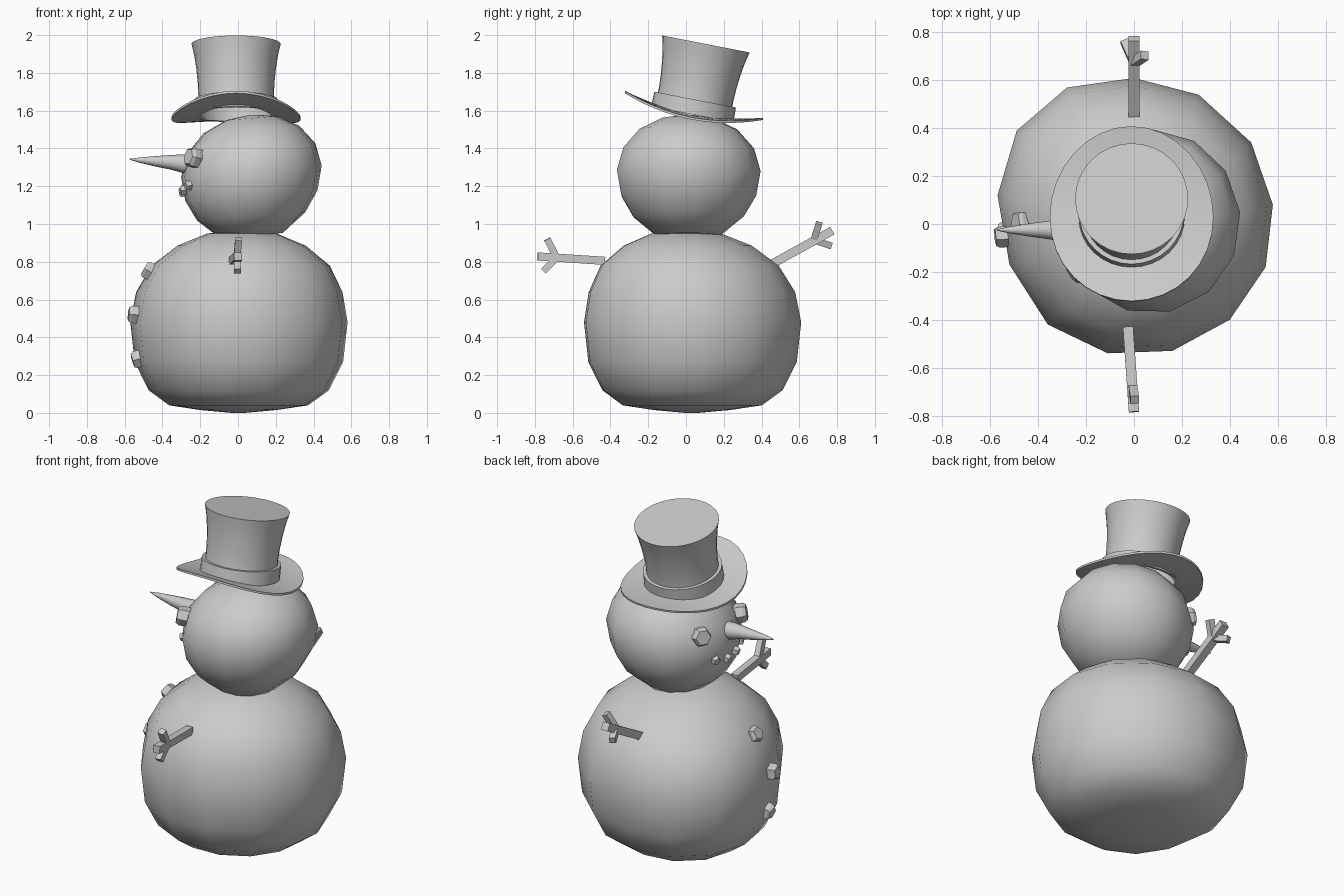
import bpy, bmesh, math
from mathutils import Vector, Matrix

if "Cube" in bpy.data.objects:
    bpy.data.objects.remove(bpy.data.objects["Cube"])

grey = bpy.data.materials.new("plain grey")
grey.diffuse_color = (0.6, 0.6, 0.6, 1)
grey.use_nodes = True
grey.node_tree.nodes["Principled BSDF"].inputs["Base Color"].default_value = grey.diffuse_color


def finish(name, bm, smooth=None):
    bmesh.ops.recalc_face_normals(bm, faces=bm.faces)
    me = bpy.data.meshes.new(name)
    bm.to_mesh(me)
    bm.free()
    ob = bpy.data.objects.new(name, me)
    bpy.context.collection.objects.link(ob)
    me.materials.append(grey)
    if smooth:
        bpy.ops.object.select_all(action='DESELECT')
        ob.select_set(True)
        bpy.context.view_layer.objects.active = ob
        bpy.ops.object.shade_smooth_by_angle(angle=math.radians(smooth))
    return ob


def loft(bm, rings, caps=True, closed=False):
    """Skin a list of point rings with quads."""
    rows = [[bm.verts.new(p) for p in r] for r in rings]
    pairs = list(zip(rows, rows[1:]))
    if closed:
        pairs.append((rows[-1], rows[0]))
    for a, b in pairs:
        n = len(a)
        for i in range(n):
            bm.faces.new((a[i], a[(i + 1) % n], b[(i + 1) % n], b[i]))
    if caps:
        bm.faces.new(rows[0])
        bm.faces.new(rows[-1])


def circle(n, r, z=0, start=0):
    return [Vector((r * math.cos(start + i * math.tau / n), r * math.sin(start + i * math.tau / n), z))
            for i in range(n)]


# Body: slightly uneven 13-sided snowball
outline = [(.58, .08), (.49, .34), (.27, .54), (0, .61), (-.28, .57), (-.49, .39), (-.57, .12),
           (-.52, -.17), (-.36, -.42), (-.11, -.54), (.16, -.53), (.4, -.4), (.55, -.18)]
profile = [(0, .06), (.015, .35), (.04, .64), (.12, .83), (.27, .96), (.48, 1),
           (.64, .95), (.78, .82), (.885, .59), (.95, .32), (.96, .1)]
bm = bmesh.new()
rings = []
for z, s in profile:
    t = max(0, (z - .6) / .36)
    cx, cy = .02 * t, .03 - .03 * t
    rings.append([(cx + x * s, cy + (y - .03) * s, z) for x, y in outline])
loft(bm, rings)
finish("body", bm, 60)

# Head: smaller snowball leaning a little
bm = bmesh.new()
rings = []
for z, s in [(.935, .1), (.94, .45), (1.04, .77), (1.15, .94), (1.28, 1),
             (1.4, .91), (1.5, .68), (1.56, .36), (1.575, .1)]:
    rings.append([(.07 + p.x * .375 * s, .01 + p.y * .385 * s, z + .03 * p.x * s)
                  for p in circle(13, 1, 0, .1)])
loft(bm, rings)
finish("head", bm, 60)

# Hat: flared crown, band and saddle-shaped brim, tilted back
tilt = Matrix.Translation((-.01, .033, 1.58)) @ Matrix.Rotation(math.radians(-11), 4, 'X')
N = 32


def saddle(p):
    return .38 * p.y ** 2 - .15 * p.x ** 2


bm = bmesh.new()
loft(bm, [circle(N, r, h) for r, h in
          [(.205, 0), (.2, .1), (.203, .17), (.211, .25), (.222, .32), (.236, .38)]], caps=False)
top = [v for v in bm.verts if v.co.z > .379]
bm.faces.new(top)
bm.transform(tilt)
finish("hat_crown", bm, 40)

bm = bmesh.new()
loft(bm, [circle(N, r, h) for r, h in [(.2, 0), (.222, 0), (.22, .08), (.2, .08)]],
     caps=False, closed=True)
bm.transform(tilt)
finish("hat_band", bm, 40)

bm = bmesh.new()
rings = []
for f, dz in [(.56, 0), (.7, 0), (.85, 0), (1, 0), (1, .012), (.85, .012), (.7, .012), (.56, .012)]:
    ring = []
    for p in circle(N, f):
        q = Vector((p.x * .342, p.y * .372, 0))
        q.z = saddle(q) + dz - .01
        ring.append(q)
    rings.append(ring)
loft(bm, rings, caps=False, closed=True)
bm.transform(tilt)
finish("hat_brim", bm, 40)

# Carrot nose: bent tapering cone
bm = bmesh.new()
rings = []
for x, y, z, r in [(-.22, -.025, 1.312, .056), (-.3, -.025, 1.32, .048), (-.36, -.025, 1.327, .038),
                   (-.44, -.025, 1.332, .027), (-.52, -.025, 1.338, .014), (-.575, -.025, 1.343, .002)]:
    rings.append([(x, y + p.x, z + p.y) for p in circle(12, r)])
loft(bm, rings)
finish("nose", bm, 40)


def coal(name, pos, normal, r, depth, n):
    bm = bmesh.new()
    loft(bm, [circle(n, r, -depth * .6), circle(n, r, depth * .25), circle(n, r * .8, depth * .5)])
    rot = Vector(normal).to_track_quat('Z', 'Y').to_matrix().to_4x4()
    bm.transform(Matrix.Translation(pos) @ rot)
    finish(name, bm)


# Eyes, mouth and buttons: chunky lumps facing outwards
for side in (1, -1):
    coal("eye", (-.235, .19 * side, 1.35), (-.3, .19 * side, .07), .055, .07, 6)
for y, z in [(.11, 1.19), (.02, 1.17), (-.07, 1.18), (-.15, 1.205)]:
    x = .07 - math.sqrt(.36 ** 2 - y * y)
    coal("mouth_lump", (x, y, z), (x - .07, y, -.08), .026, .045, 5)
for x, y, z, up in [(-.47, .01, .75, .3), (-.55, -.05, .52, .05), (-.53, -.03, .285, -.15)]:
    coal("button", (x, y, z), (-.5, y, up), .048, .06, 5)


# Arms: square sticks with two twigs each
def stick(bm, a, b, w):
    a, b = Vector(a), Vector(b)
    part = bmesh.new()
    loft(part, [circle(4, w * .707, 0, math.pi / 4), circle(4, w * .707, (b - a).length, math.pi / 4)])
    d = (b - a).normalized()
    side = Vector((1, 0, 0))
    side = (side - d * side.dot(d)).normalized()
    rot = Matrix((side, d.cross(side), d)).transposed().to_4x4()
    part.transform(Matrix.Translation(a) @ rot)
    tmp = bpy.data.meshes.new("tmp")
    part.to_mesh(tmp)
    part.free()
    bm.from_mesh(tmp)
    bpy.data.meshes.remove(tmp)


arms = {
    "front_arm": [((-.025, -.43, .805), (0, -.785, .828), .043),
                  ((-.005, -.685, .825), (.003, -.735, .92), .036),
                  ((-.005, -.69, .815), (-.003, -.755, .75), .036)],
    "back_arm": [((0, .44, .78), (0, .775, .965), .046),
                 ((0, .675, .91), (.045, .705, 1.005), .036),
                 ((0, .675, .915), (-.04, .765, .885), .036)],
}
for name, sticks in arms.items():
    bm = bmesh.new()
    for a, b, w in sticks:
        stick(bm, a, b, w)
    finish(name, bm)
